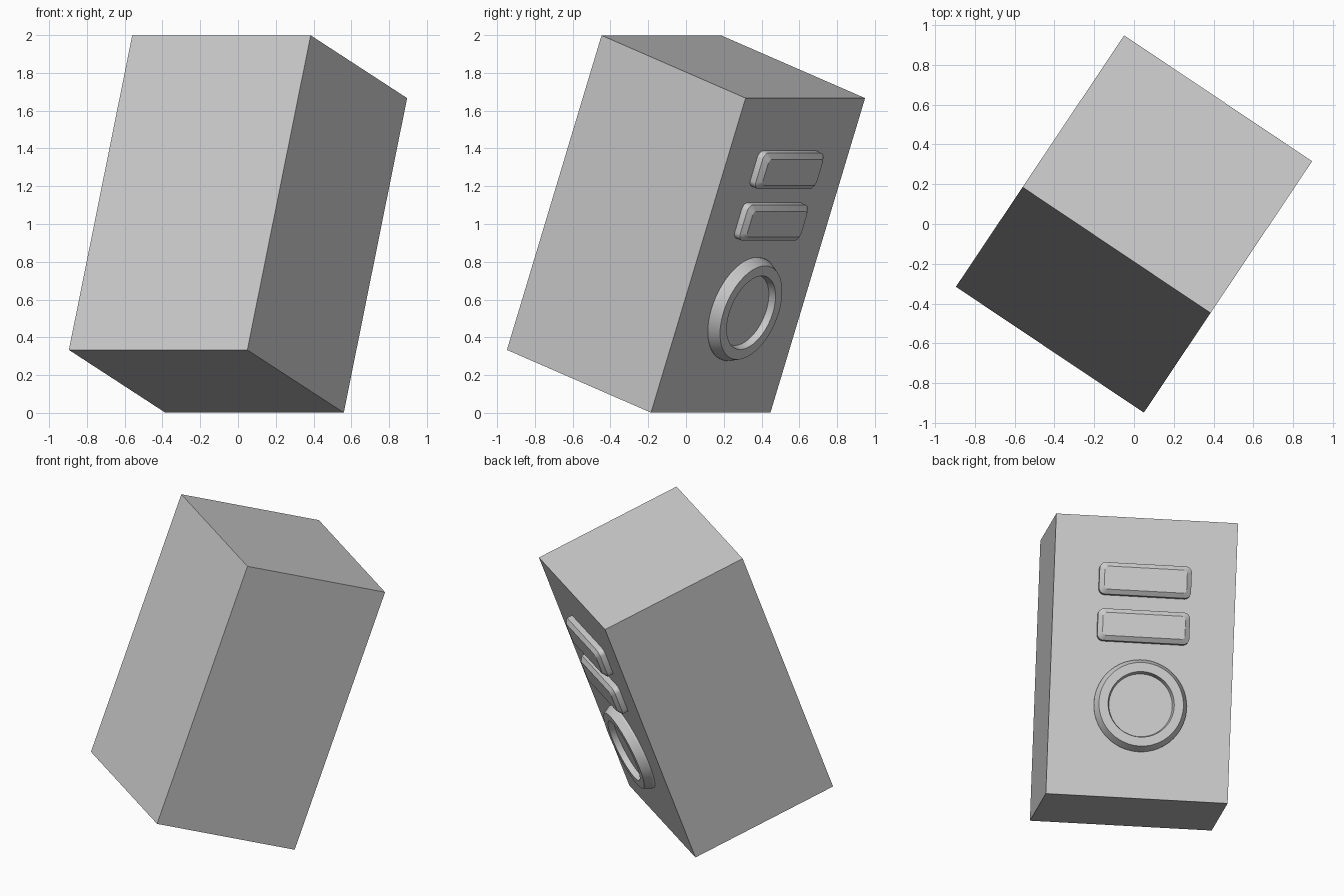
import bpy, bmesh
from math import radians, sin, cos, pi
from mathutils import Matrix

if "Cube" in bpy.data.objects:
    bpy.data.objects.remove(bpy.data.objects["Cube"])

W, H, D = 1.137, 1.771, 0.976   # cabinet width, height, depth
TILT, YAW = 19.9, 33.8

# Frame of the tilted box: local x across the panel, y up it, z out of it
FRAME = (Matrix.Translation((0, 0, 1.0))
         @ Matrix.Rotation(radians(180 - YAW), 4, 'Z')
         @ Matrix.Rotation(radians(90 + TILT), 4, 'X'))


def rounded_outline(hx, hy, r, seg):
    """Closed outline of a rounded rectangle (a circle when r = hx = hy)."""
    pts = []
    for k, (sx, sy) in enumerate(((1, 1), (-1, 1), (-1, -1), (1, -1))):
        for i in range(seg):
            a = (k + (i + 0.5) / seg) * pi / 2
            pts.append((sx * (hx - r) + r * cos(a), sy * (hy - r) + r * sin(a)))
    return pts


def loft(name, levels, v, seg):
    """Skin outlines (hx, hy, r, height) and place them on the panel at height v."""
    bm = bmesh.new()
    rings = [[bm.verts.new((x, y, z)) for x, y in rounded_outline(hx, hy, r, seg)]
             for hx, hy, r, z in levels]
    for a, b in zip(rings, rings[1:]):
        n = len(a)
        for i in range(n):
            bm.faces.new((a[i], a[(i + 1) % n], b[(i + 1) % n], b[i]))
    bm.faces.new(rings[0][::-1])
    bm.faces.new(rings[-1])
    mesh = bpy.data.meshes.new(name)
    bm.to_mesh(mesh)
    bm.free()
    obj = bpy.data.objects.new(name, mesh)
    bpy.context.collection.objects.link(obj)
    obj.matrix_world = FRAME @ Matrix.Translation((0, v - H / 2, D / 2))
    bpy.ops.object.select_all(action='DESELECT')
    obj.select_set(True)
    bpy.context.view_layer.objects.active = obj
    bpy.ops.object.shade_smooth_by_angle(angle=radians(25))
    return obj


# Cabinet body
bpy.ops.mesh.primitive_cube_add(size=1)
body = bpy.context.object
body.name = "cabinet_body"
body.matrix_world = FRAME @ Matrix.Diagonal((W, H, D, 1))

# Two bevelled rectangular panels
for name, v in (("upper_panel", 1.374), ("lower_panel", 1.082)):
    loft(name, [(0.288, 0.101, 0.04, -0.01), (0.288, 0.101, 0.04, 0.036),
                (0.258, 0.073, 0.025, 0.058)], v, 6)

# Round dial: sloped rim, flat lip and recessed centre
dial = [(0.29, -0.01), (0.29, 0.012), (0.264, 0.062), (0.207, 0.062), (0.198, 0.024)]
loft("round_dial", [(r, r, r, z) for r, z in dial], 0.585, 16)
